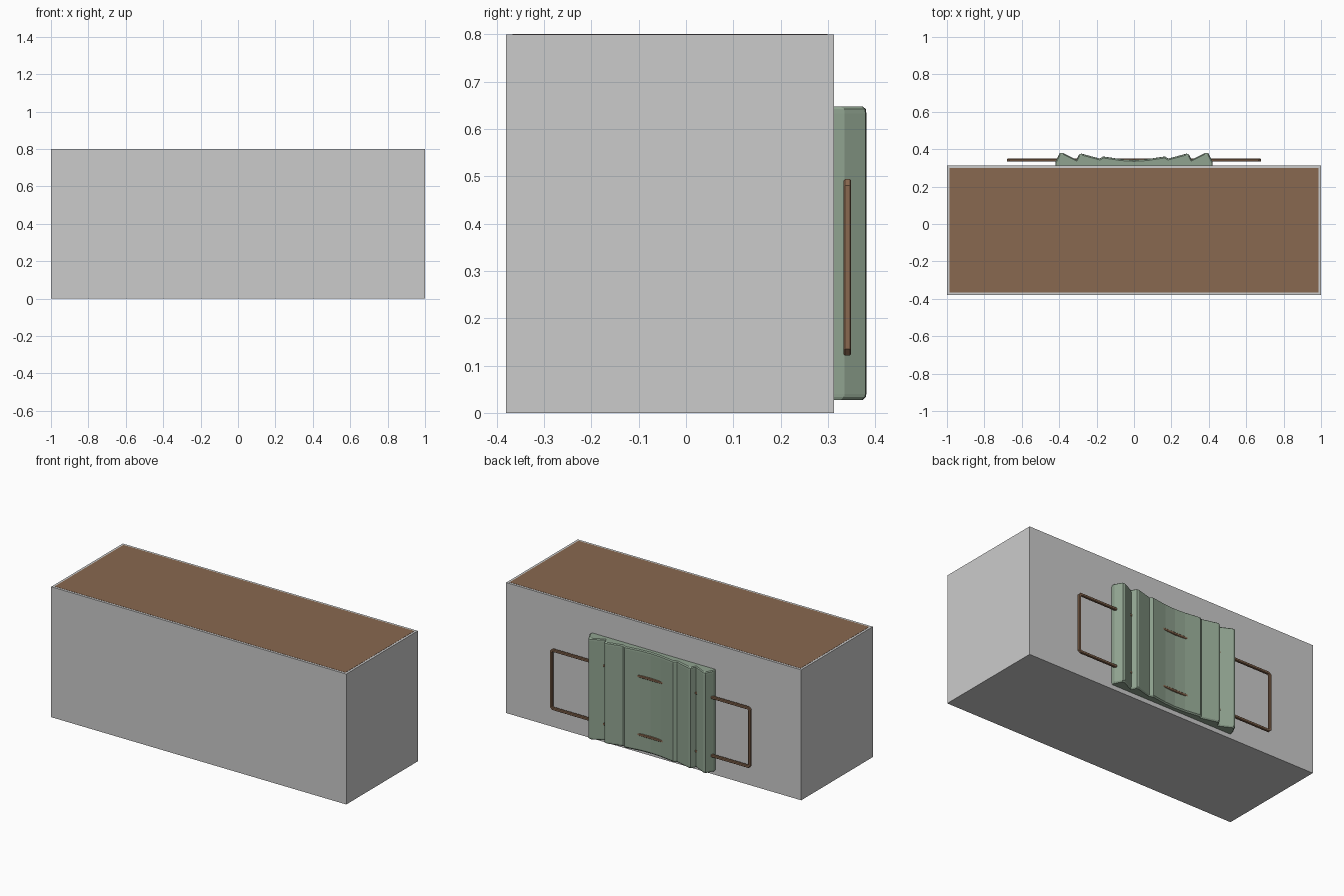
import bpy, bmesh

if "Cube" in bpy.data.objects:
    bpy.data.objects.remove(bpy.data.objects["Cube"])

def material(name, rgb):
    m = bpy.data.materials.new(name)
    m.diffuse_color = (*rgb, 1)
    m.use_nodes = True
    m.node_tree.nodes["Principled BSDF"].inputs["Base Color"].default_value = m.diffuse_color
    return m

brown = material("brown", (0.25, 0.14, 0.08))
green = material("green", (0.28, 0.37, 0.28))

def add_mesh(name, bm, mat=None):
    bmesh.ops.recalc_face_normals(bm, faces=bm.faces)
    me = bpy.data.meshes.new(name)
    bm.to_mesh(me)
    bm.free()
    ob = bpy.data.objects.new(name, me)
    bpy.context.collection.objects.link(ob)
    if mat:
        me.materials.append(mat)
    return ob

def box(name, lo, hi, mat=None):
    bm = bmesh.new()
    bmesh.ops.create_cube(bm, size=1)
    for v in bm.verts:
        for i in range(3):
            v.co[i] = lo[i] if v.co[i] < 0 else hi[i]
    return add_mesh(name, bm, mat)

# main block and its inset top panel
box("block", (-1, -0.38, 0), (1, 0.313, 0.799))
box("top_panel", (-0.986, -0.366, 0.78), (0.986, 0.299, 0.8), brown)

# ridged back plate: half profile in (x, y), mirrored and lofted up z
half = [(0, 0.343), (0.07, 0.347), (0.165, 0.361), (0.183, 0.350), (0.28, 0.376),
        (0.292, 0.374), (0.308, 0.344), (0.383, 0.381), (0.397, 0.379), (0.42, 0.335)]
profile = [(-x, y) for x, y in reversed(half[1:])] + half
wall = 0.311
bm = bmesh.new()
rings = []
for z, inset in [(0.027, 0.008), (0.034, 0.001), (0.04, 0), (0.632, 0), (0.642, 0.001), (0.647, 0.008)]:
    pts = [(-0.42, wall)] + [(x, y - inset) for x, y in profile] + [(0.42, wall)]
    rings.append([bm.verts.new((x * (1 - inset), y, z)) for x, y in pts])
n = len(rings[0])
for a, b in zip(rings, rings[1:]):
    for i in range(n):
        j = (i + 1) % n
        bm.faces.new((a[i], a[j], b[j], b[i]))
bm.faces.new(rings[0])
bm.faces.new(rings[-1])
add_mesh("back_plate", bm, green)

# handle loop running through the plate, with clipped corners
X, Z0, Z1, C = 0.672, 0.129, 0.486, 0.009
path = [(-X + C, Z0), (X - C, Z0), (X, Z0 + C), (X, Z1 - C),
        (X - C, Z1), (-X + C, Z1), (-X, Z1 - C), (-X, Z0 + C)]
bm = bmesh.new()
r, c = 0.008, 0.005
section = [(r, c), (c, r), (-c, r), (-r, c), (-r, -c), (-c, -r), (c, -r), (r, -c)]
zc = (Z0 + Z1) / 2
loops = []
for x, z in path:
    sx, sz = (1 if x > 0 else -1), (1 if z > zc else -1)
    # corners are offset outward according to the side they belong to
    on_side = abs(x) == X
    ox, oz = (1, 0.41) if on_side else (0.41, 1)
    loops.append([bm.verts.new((x + sx * ox * u, 0.341 + v, z + sz * oz * u)) for u, v in section])
for k in range(len(loops)):
    a, b = loops[k], loops[(k + 1) % len(loops)]
    for i in range(8):
        j = (i + 1) % 8
        bm.faces.new((a[i], a[j], b[j], b[i]))
add_mesh("handle_loop", bm, brown)
